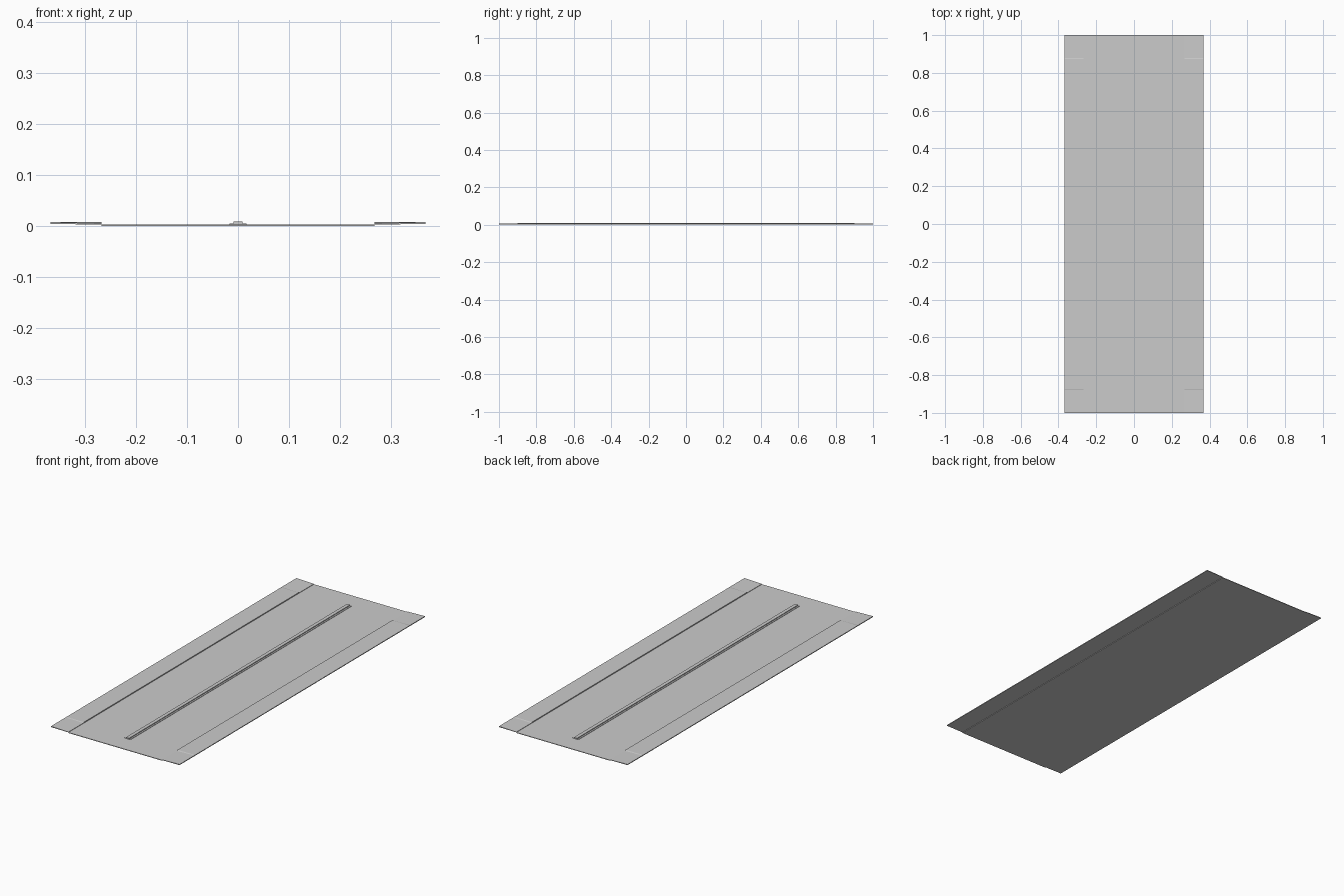
import bpy, bmesh

if "Cube" in bpy.data.objects:
    bpy.data.objects.remove(bpy.data.objects["Cube"])

HALF_W, INNER, HALF_L = 0.367, 0.267, 1.0


def box(name, half_x, half_y, z0, z1):
    bm = bmesh.new()
    bmesh.ops.create_cube(bm, size=1)
    for v in bm.verts:
        v.co = (v.co.x * 2 * half_x, v.co.y * 2 * half_y, z1 if v.co.z > 0 else z0)
    return finish(name, bm)


def finish(name, bm):
    bmesh.ops.recalc_face_normals(bm, faces=bm.faces)
    mesh = bpy.data.meshes.new(name)
    bm.to_mesh(mesh)
    bm.free()
    ob = bpy.data.objects.new(name, mesh)
    bpy.context.collection.objects.link(ob)
    return ob


# Thin central roadway and stepped divider
box("roadway", INNER, HALF_L, 0.0, 0.003)
box("divider_base", 0.017, 0.90, 0.003, 0.005)
box("divider", 0.009, 0.90, 0.005, 0.009)


# Raised side strip whose inner edge dips at both ends
def side_strip(name, sign):
    bm = bmesh.new()
    stations = [(-1.0, 0.005), (-0.88, 0.005), (-0.873, 0.008),
                (0.873, 0.008), (0.88, 0.005), (1.0, 0.005)]
    rings = []
    for y, inner_top in stations:
        section = [(HALF_W, 0.004), (INNER, 0.003), (INNER, inner_top), (HALF_W, 0.008)]
        rings.append([bm.verts.new((sign * x, y, z)) for x, z in section])
    for a, b in zip(rings, rings[1:]):
        for i in range(4):
            j = (i + 1) % 4
            bm.faces.new((a[i], a[j], b[j], b[i]))
    bm.faces.new(rings[0])
    bm.faces.new(rings[-1])
    finish(name, bm)


for label, sign in (("left", -1), ("right", 1)):
    side_strip(label + "_side_strip", sign)
